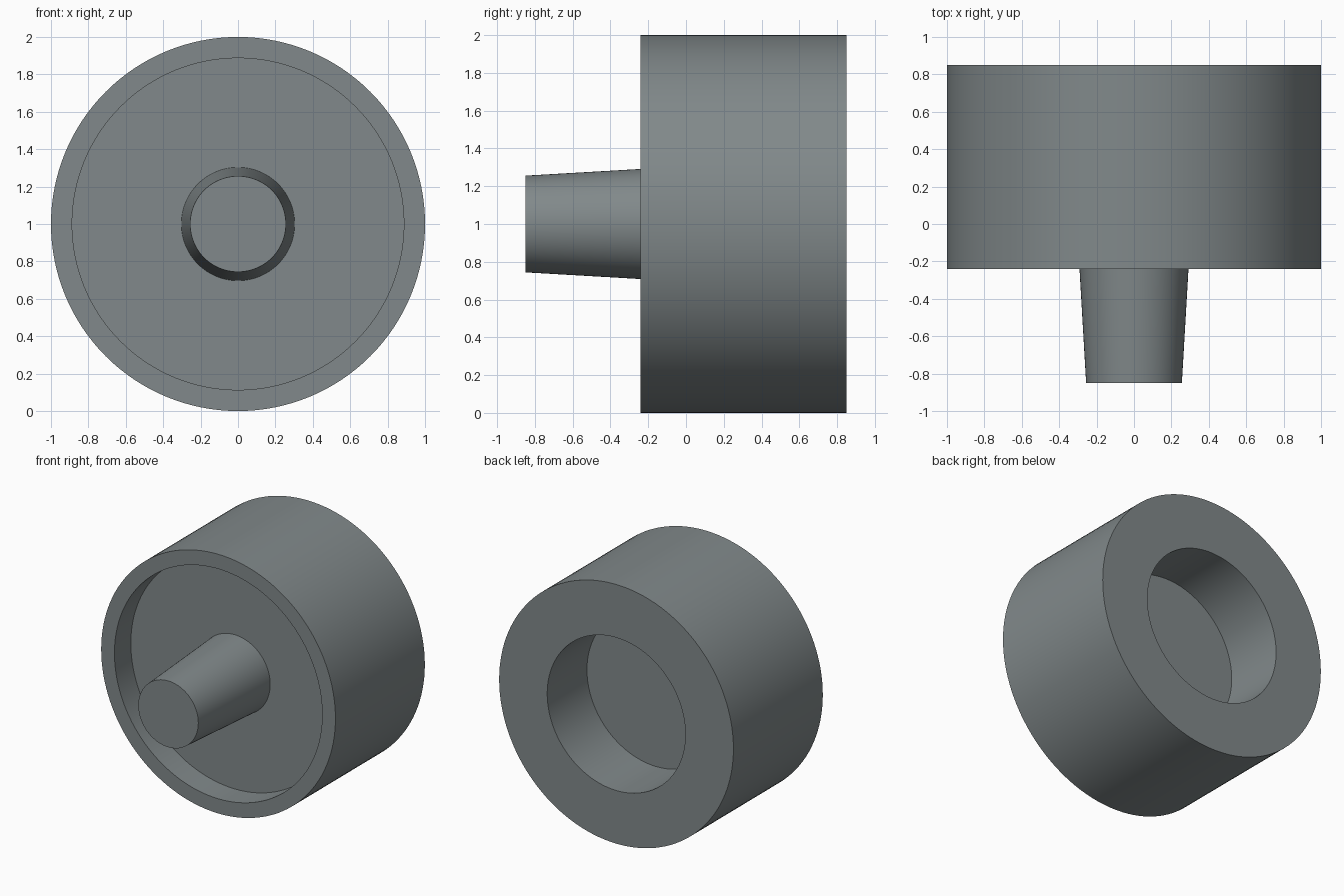
import bpy, bmesh, math

if "Cube" in bpy.data.objects:
    bpy.data.objects.remove(bpy.data.objects["Cube"])

SEGMENTS = 128
grey = bpy.data.materials.new("slate grey")
grey.diffuse_color = (0.22, 0.25, 0.256, 1)
grey.use_nodes = True
grey.node_tree.nodes["Principled BSDF"].inputs["Base Color"].default_value = grey.diffuse_color


def lathe(name, profile):
    """Spin a (radius, y) profile around the front-to-back axis at z = 1."""
    bm = bmesh.new()
    rings = []
    for r, y in profile:
        if r == 0:
            rings.append([bm.verts.new((0, y, 1))] * SEGMENTS)
        else:
            rings.append([bm.verts.new((r * math.sin(a), y, 1 + r * math.cos(a)))
                          for a in (2 * math.pi * i / SEGMENTS for i in range(SEGMENTS))])
    for lower, upper in zip(rings, rings[1:]):
        for i in range(SEGMENTS):
            j = (i + 1) % SEGMENTS
            corners = [lower[i], lower[j], upper[j], upper[i]]
            bm.faces.new(list(dict.fromkeys(corners)))
    bmesh.ops.recalc_face_normals(bm, faces=bm.faces)
    mesh = bpy.data.meshes.new(name)
    bm.to_mesh(mesh)
    bm.free()
    mesh.materials.append(grey)
    obj = bpy.data.objects.new(name, mesh)
    bpy.context.collection.objects.link(obj)
    bpy.ops.object.select_all(action='DESELECT')
    obj.select_set(True)
    bpy.context.view_layer.objects.active = obj
    bpy.ops.object.shade_smooth_by_angle(angle=math.radians(30))
    return obj


# Drum with a shallow wide recess in front and a deep bore behind
lathe("drum_body", [(0, -0.04), (0.887, -0.04), (0.887, -0.24), (1, -0.24),
                    (1, 0.85), (0.59, 0.85), (0.59, 0.365), (0, 0.365)])

# Tapered stem rising from the recess floor
lathe("tapered_stem", [(0, -0.85), (0.256, -0.85), (0.303, -0.04), (0, -0.04)])
